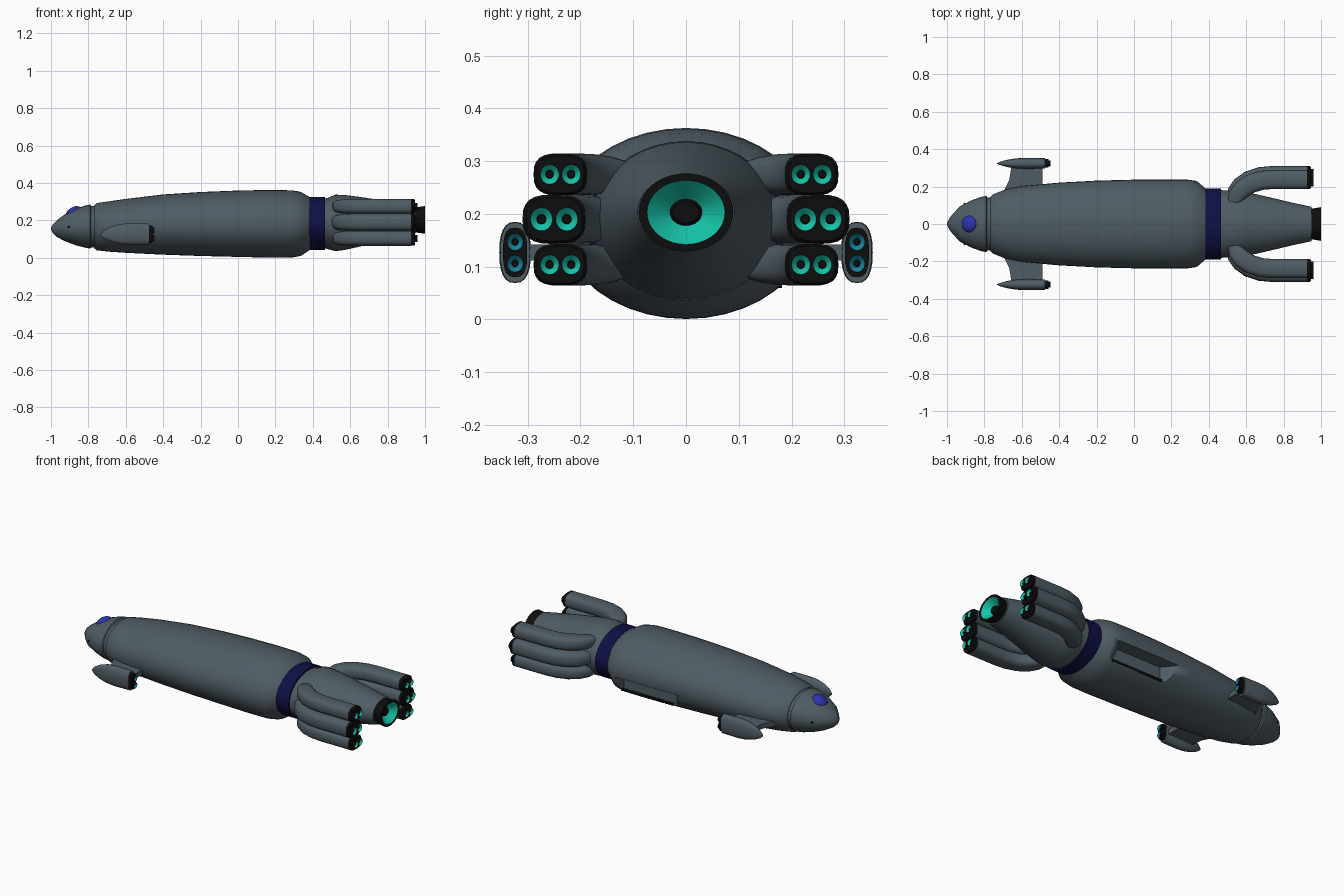
import bpy, bmesh, math
from mathutils import Vector

cube = bpy.data.objects.get("Cube")
if cube:
    bpy.data.objects.remove(cube, do_unlink=True)


def material(name, rgb):
    m = bpy.data.materials.new(name)
    m.use_nodes = True
    m.diffuse_color = (*rgb, 1)
    m.node_tree.nodes["Principled BSDF"].inputs["Base Color"].default_value = (*rgb, 1)
    return m


GREY = material("slate_grey", (0.078, 0.108, 0.128))
NAVY = material("navy_band", (0.005, 0.005, 0.06))
BLACK = material("soot_black", (0.004, 0.004, 0.004))
TEAL = material("teal_glow", (0.008, 0.56, 0.4))
CYAN = material("cyan_glow", (0.008, 0.25, 0.36))
BLUE = material("canopy_blue", (0.025, 0.035, 0.42))


def finish(name, bm, mats, angle=35):
    bmesh.ops.recalc_face_normals(bm, faces=bm.faces)
    me = bpy.data.meshes.new(name)
    bm.to_mesh(me)
    bm.free()
    for m in mats:
        me.materials.append(m)
    ob = bpy.data.objects.new(name, me)
    bpy.context.collection.objects.link(ob)
    bpy.ops.object.select_all(action='DESELECT')
    ob.select_set(True)
    bpy.context.view_layer.objects.active = ob
    bpy.ops.object.shade_smooth_by_angle(angle=math.radians(angle))
    return ob


def loft(name, stations, mats, pick=lambda i: 0, n=32, power=2, bend=False):
    """Skin oval rings (x, y, z, half width, half height); pick colours each segment."""
    bm = bmesh.new()
    rings = []
    for i, (x, y, z, ry, rz) in enumerate(stations):
        side = Vector((0, 1, 0))
        if bend:
            a, b = stations[max(i - 1, 0)], stations[min(i + 1, len(stations) - 1)]
            side = Vector((a[1] - b[1], b[0] - a[0], 0)).normalized()
        ring = []
        for k in range(n):
            t = math.tau * k / n
            c, s = math.cos(t), math.sin(t)
            u = math.copysign(abs(c) ** (2 / power), c) * ry
            v = math.copysign(abs(s) ** (2 / power), s) * rz
            ring.append(bm.verts.new(Vector((x, y, z + v)) + side * u))
        rings.append(ring)
    for i in range(len(rings) - 1):
        for k in range(n):
            j = (k + 1) % n
            f = bm.faces.new((rings[i][k], rings[i][j], rings[i + 1][j], rings[i + 1][k]))
            f.material_index = pick(i)
    bm.faces.new(rings[0]).material_index = pick(0)
    bm.faces.new(rings[-1]).material_index = pick(len(rings) - 2)
    return finish(name, bm, mats)


def prism(name, points, low, high, mat):
    """Extrude an outline in x and y between two heights."""
    bm = bmesh.new()
    face = bm.faces.new([bm.verts.new((x, y, low)) for x, y in points])
    new = bmesh.ops.extrude_face_region(bm, geom=[face])["geom"]
    verts = [g for g in new if isinstance(g, bmesh.types.BMVert)]
    bmesh.ops.translate(bm, verts=verts, vec=(0, 0, high - low))
    return finish(name, bm, [mat])


def cup(name, x, y, z, ry, rz, length, glow, wall=0.8, core=0.38, n=20):
    """Open nozzle: dark shell, glowing bowl, dark core."""
    steps = [(0, 0.9), (length, 1), (length, wall), (length * 0.25, core), (length * 0.5, core * 0.8),
             (length * 0.5, 0.01)]
    st = [(x + d, y, z, ry * r, rz * r) for d, r in steps]
    return loft(name, st, [BLACK, glow], lambda i: 1 if i == 2 else 0, n)


def oval(x, half_y, bottom, top):
    return (x, 0, (top + bottom) / 2, half_y, (top - bottom) / 2)


# Nose cone and the recessed collar behind it
loft("nose", [oval(*p) for p in (
    (-1, 0.004, 0.153, 0.161), (-0.99, 0.026, 0.132, 0.18), (-0.97, 0.053, 0.113, 0.2),
    (-0.93, 0.095, 0.091, 0.23), (-0.87, 0.126, 0.068, 0.262), (-0.82, 0.144, 0.055, 0.279),
    (-0.79, 0.15, 0.05, 0.285), (-0.785, 0.143, 0.055, 0.278), (-0.73, 0.143, 0.053, 0.28))], [GREY], n=40)

# Main hull
hull = loft("hull", [oval(*p) for p in (
    (-0.768, 0.146, 0.05, 0.281), (-0.755, 0.158, 0.04, 0.293), (-0.69, 0.184, 0.033, 0.302),
    (-0.6, 0.203, 0.027, 0.315), (-0.4, 0.221, 0.017, 0.339), (-0.2, 0.232, 0.01, 0.352),
    (0, 0.237, 0.005, 0.36), (0.17, 0.238, 0.001, 0.363), (0.29, 0.237, 0.002, 0.361),
    (0.335, 0.23, 0.01, 0.353), (0.385, 0.188, 0.043, 0.324))], [GREY], n=40)

# Cargo bay cut into one flank, with a sloping front end
cutter = prism("bay_cutter", [(-0.12, 0.3), (-0.12, 0.24), (-0.05, 0.155), (0.3, 0.155), (0.3, 0.3)],
               0.065, 0.16, GREY)
cutter.hide_render = True
cut = hull.modifiers.new("bay", 'BOOLEAN')
cut.object = cutter
cut.solver = 'EXACT'
bpy.context.view_layer.objects.active = hull
bpy.ops.object.modifier_apply(modifier=cut.name)
bpy.data.objects.remove(cutter, do_unlink=True)

# Row of dark roller teeth along the bay sill
for i in range(18):
    x = -0.04 + i * 0.0192
    prism("bay_tooth", [(x, 0.168), (x + 0.012, 0.168), (x + 0.012, 0.182), (x, 0.182)], 0.06, 0.071, BLACK)

# Navy band around the waist
loft("waist_band", [oval(x, 0.19, 0.043, 0.326) for x in (0.383, 0.465)], [NAVY], n=40)

# Tapered engine section
loft("aft_body", [oval(*p) for p in (
    (0.46, 0.182, 0.052, 0.316), (0.485, 0.179, 0.045, 0.322), (0.52, 0.179, 0.036, 0.338),
    (0.57, 0.174, 0.042, 0.336), (0.65, 0.16, 0.06, 0.326), (0.75, 0.137, 0.085, 0.311),
    (0.85, 0.113, 0.109, 0.294), (0.95, 0.092, 0.13, 0.276))], [GREY], n=40)
cup("main_nozzle", 0.945, 0, 0.203, 0.09, 0.074, 0.055, TEAL, wall=0.82, core=0.34, n=40)

# Canopy bubble
bm = bmesh.new()
bmesh.ops.create_uvsphere(bm, u_segments=24, v_segments=12, radius=1)
for v in bm.verts:
    v.co = (v.co.x * 0.042 - 0.88, v.co.y * 0.046, v.co.z * 0.03 + 0.243 + v.co.x * 0.015)
finish("canopy", bm, [BLUE], 60)

for s in (1, -1):
    # Small round port on each cheek of the nose
    bm = bmesh.new()
    bmesh.ops.create_uvsphere(bm, u_segments=12, v_segments=8, radius=0.006)
    bmesh.ops.translate(bm, verts=bm.verts, vec=(-0.905, s * 0.108, 0.165))
    finish("nose_port", bm, [BLACK], 60)

    # Stacked engine pods curving out of the aft body
    for z, y, w, h in ((0.275, 0.238, 0.051, 0.04), (0.19, 0.25, 0.06, 0.047), (0.104, 0.238, 0.051, 0.04)):
        path = ((0.53, -0.125, 0.6), (0.545, -0.09, 0.85), (0.575, -0.055, 0.97), (0.62, -0.024, 1),
                (0.68, -0.005, 1), (0.74, 0, 1), (0.925, 0, 1), (0.928, 0, 0.92))
        loft("engine_pod", [(x, s * (y + d), z, w * k, h * k) for x, d, k in path],
             [GREY], n=24, power=2.8, bend=True)
        loft("engine_plate", [(x, s * y, z, w * k, h * k) for x, k in ((0.92, 0.98), (0.94, 0.98), (0.946, 0.88))],
             [BLACK], n=24, power=3)
        r = w * 0.36
        for side in (1, -1):
            cup("engine_nozzle", 0.943, s * y + side * w * 0.4, z, r, r * 1.05, 0.016, TEAL, wall=0.97, core=0.42)

    # Wing pylon
    prism("wing", [(-0.73, s * 0.13), (-0.695, s * 0.18), (-0.667, s * 0.235), (-0.655, s * 0.31),
                   (-0.488, s * 0.31), (-0.488, s * 0.13)], 0.112, 0.142, GREY)
    # Wingtip pod with its twin thrusters
    yc = s * 0.324
    loft("wing_pod", [(x, yc, z, w, h) for x, z, w, h in (
        (-0.732, 0.122, 0.002, 0.004), (-0.715, 0.124, 0.009, 0.022), (-0.68, 0.126, 0.019, 0.04),
        (-0.63, 0.127, 0.027, 0.054), (-0.58, 0.127, 0.03, 0.058), (-0.475, 0.127, 0.028, 0.057))],
        [GREY], n=24, power=2.5)
    loft("wing_pod_plate", [(x, yc, 0.127, 0.023, 0.047) for x in (-0.48, -0.458)], [BLACK], n=20, power=2.8)
    for z in (0.106, 0.147):
        cup("wing_nozzle", -0.461, yc, z, 0.016, 0.017, 0.015, CYAN, wall=0.95, core=0.4, n=16)
